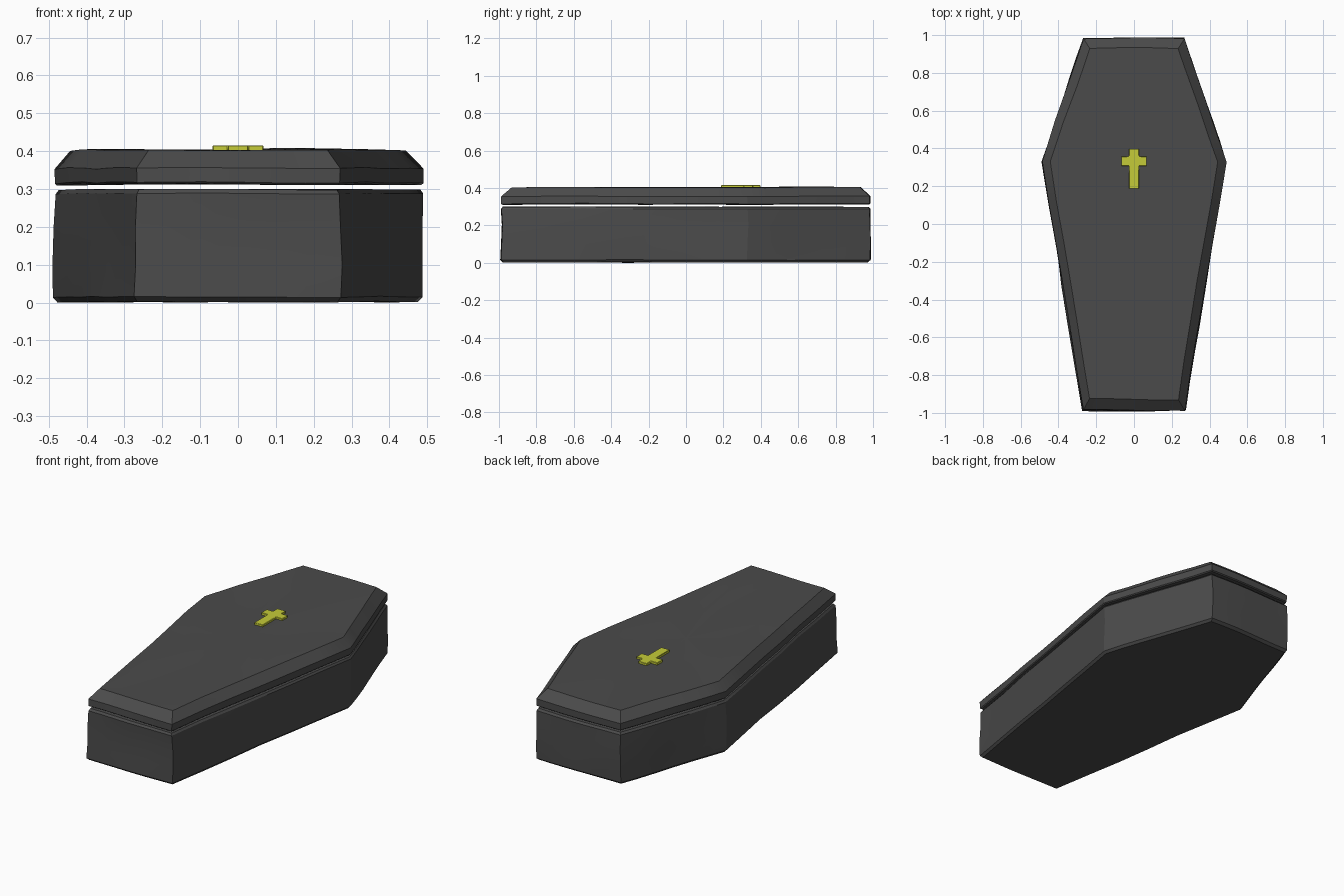
import bpy, bmesh
from mathutils import Vector, noise

if "Cube" in bpy.data.objects:
    bpy.data.objects.remove(bpy.data.objects["Cube"])

SEGMENTS = 6


def outline(inset=0.0, scale=1.0):
    """Six-sided coffin outline with each side cut into short segments."""
    end_x, mid_x = 0.27 - 0.75 * inset, 0.487 - inset
    end_y, mid_y = 0.985 - inset * 1.2, 0.33
    corners = [(-end_x, -end_y), (end_x, -end_y), (mid_x, mid_y),
               (end_x, end_y), (-end_x, end_y), (-mid_x, mid_y)]
    pts = []
    for i, c in enumerate(corners):
        a, b = Vector(c), Vector(corners[(i + 1) % 6])
        pts += [a.lerp(b, k / SEGMENTS) * scale for k in range(SEGMENTS)]
    return pts


def wobble(p, side, up):
    """Slight hand-carved unevenness."""
    n = noise.noise_vector(Vector((p.x * 3.1, p.y * 3.1, p.z * 6 + 4)))
    return p + Vector((n.x * side, n.y * side, n.z * up))


def loft(name, rings, side, up):
    """Skin (inset, scale, z) rings from bottom to top and close both ends."""
    bm = bmesh.new()
    loops = [[bm.verts.new(wobble(Vector((p.x, p.y, z)), side, up))
              for p in outline(inset, scale)] for inset, scale, z in rings]
    count = len(loops[0])
    for lo, hi in zip(loops, loops[1:]):
        for i in range(count):
            j = (i + 1) % count
            bm.faces.new((lo[i], lo[j], hi[j], hi[i]))
    for ring, z in ((loops[0], rings[0][2]), (loops[-1], rings[-1][2])):
        centre = bm.verts.new((0, 0, z))
        for i in range(count):
            bm.faces.new((ring[i], ring[(i + 1) % count], centre))
    bmesh.ops.recalc_face_normals(bm, faces=bm.faces)
    return finish(name, bm)


def finish(name, bm):
    mesh = bpy.data.meshes.new(name)
    bm.to_mesh(mesh)
    bm.free()
    obj = bpy.data.objects.new(name, mesh)
    bpy.context.collection.objects.link(obj)
    bpy.ops.object.select_all(action='DESELECT')
    obj.select_set(True)
    bpy.context.view_layer.objects.active = obj
    bpy.ops.object.shade_smooth_by_angle(angle=0.44)
    return obj


def material(name, colour):
    mat = bpy.data.materials.new(name)
    mat.diffuse_color = colour
    mat.use_nodes = True
    mat.node_tree.nodes["Principled BSDF"].inputs["Base Color"].default_value = mat.diffuse_color
    return mat


dark = material("dark_paint", (0.07, 0.07, 0.07, 1))
gold = material("yellow_metal", (0.56, 0.60, 0.04, 1))

# Box of the coffin
box = loft("coffin_box", [(0.012, 0.4, 0.002), (0.012, 1, 0.002), (0, 1, 0.015),
                          (0, 1, 0.10), (0, 1, 0.20), (0, 1, 0.288),
                          (0.008, 1, 0.299), (0.008, 0.4, 0.299)], 0.011, 0.003)
# Lid with chamfered rim, floating on a thin gap
lid = loft("coffin_lid", [(0.005, 0.4, 0.312), (0.005, 1, 0.312), (0, 1, 0.317),
                          (0, 1, 0.355), (0.046, 1, 0.403),
                          (0.046, 0.7, 0.405), (0.046, 0.4, 0.403)], 0.009, 0.005)
for part in (box, lid):
    part.data.materials.append(dark)

# Cross emblem on the lid
px, ax = 0.027, 0.067
right = [(px, 0.187), (px, 0.308), (ax, 0.308), (ax, 0.358), (px, 0.358), (px, 0.398)]
profile = right + [(-x, y) for x, y in reversed(right)]
bm = bmesh.new()
base = bm.faces.new([bm.verts.new((x, y, 0.399)) for x, y in profile])
top = bmesh.ops.extrude_face_region(bm, geom=[base])["geom"]
bmesh.ops.translate(bm, verts=[v for v in top if isinstance(v, bmesh.types.BMVert)],
                    vec=(0, 0, 0.016))
bmesh.ops.recalc_face_normals(bm, faces=bm.faces)
cross = finish("cross_emblem", bm)
cross.data.materials.append(gold)
bevel = cross.modifiers.new("edge_bevel", 'BEVEL')
bevel.width, bevel.segments = 0.002, 1
